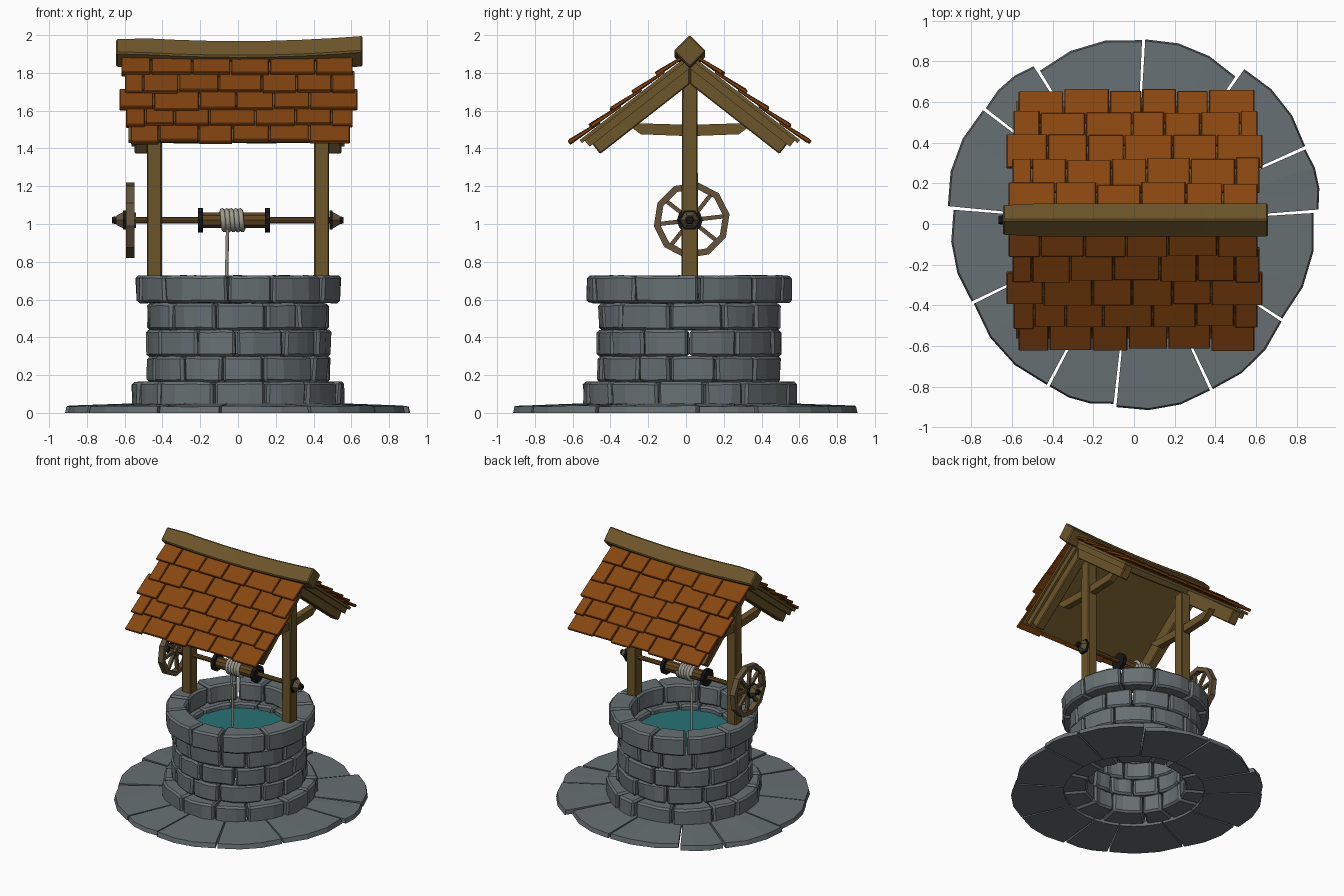
import bpy, bmesh, math, random
from mathutils import Vector, Matrix

if "Cube" in bpy.data.objects:
    bpy.data.objects.remove(bpy.data.objects["Cube"])

random.seed(7)
CY = 0.02                      # well centre in y
AXLE_Z = 1.02


def mat(name, r, g, b):
    m = bpy.data.materials.new(name)
    m.diffuse_color = (r, g, b, 1)
    m.use_nodes = True
    m.node_tree.nodes["Principled BSDF"].inputs["Base Color"].default_value = m.diffuse_color
    return m


STONE = mat("grey_stone", 0.135, 0.16, 0.17)
WOOD = mat("weathered_wood", 0.15, 0.09, 0.023)
SHAFT = mat("shaft_wood", 0.12, 0.06, 0.014)
WHEEL = mat("wheel_wood", 0.125, 0.085, 0.042)
TILE = mat("orange_shingle", 0.24, 0.06, 0.005)
IRON = mat("dark_iron", 0.008, 0.008, 0.009)
ROPE = mat("rope", 0.34, 0.33, 0.27)
WATER = mat("water", 0.022, 0.17, 0.18)


def finish(name, bm, material, bevel=0.0):
    bmesh.ops.recalc_face_normals(bm, faces=bm.faces[:])
    me = bpy.data.meshes.new(name)
    bm.to_mesh(me)
    bm.free()
    me.materials.append(material)
    ob = bpy.data.objects.new(name, me)
    bpy.context.collection.objects.link(ob)
    if bevel:
        b = ob.modifiers.new("bevel", 'BEVEL')
        b.width, b.segments, b.limit_method = bevel, 1, 'ANGLE'
        b.angle_limit = math.radians(40)
    return ob


def loft(bm, sections, closed=False):
    """Skin a list of equal point loops, capped unless closed."""
    rings = [[bm.verts.new(p) for p in s] for s in sections]
    n = len(rings[0])
    for i in range(len(rings) if closed else len(rings) - 1):
        a, b = rings[i], rings[(i + 1) % len(rings)]
        for k in range(n):
            bm.faces.new((a[k], a[(k + 1) % n], b[(k + 1) % n], b[k]))
    if not closed:
        bm.faces.new(rings[0])
        bm.faces.new(rings[-1])


def jit(a):
    return random.uniform(-a, a)


def block(bm, a0, a1, r0, r1, z0, z1, n, j, cy):
    """Rough arc-shaped stone."""
    secs = []
    for k in range(n + 1):
        a = a0 + (a1 - a0) * k / n
        sec = []
        for r, z in ((r0, z0), (r1, z0), (r1, z1), (r0, z1)):
            rr, aa = r + jit(j), a + jit(j * 0.6)
            sec.append((rr * math.cos(aa), cy + rr * math.sin(aa), z + jit(j * 0.3)))
        secs.append(sec)
    loft(bm, secs)


def course(name, count, r0, r1, z0, z1, offset):
    bm = bmesh.new()
    step = 2 * math.pi / count
    cuts = [offset + step * (i + jit(0.2)) for i in range(count)]
    cuts.append(cuts[0] + 2 * math.pi)
    for a0, a1 in zip(cuts, cuts[1:]):
        block(bm, a0 + 0.01, a1 - 0.01, r0, r1 + jit(0.008), z0, z1, 3, 0.009, CY)
    finish(name, bm, STONE, 0.014)


# Paving slabs: start angle and outer radius at each end
slabs = [(4, .91, .92), (24, .925, .935), (55, .88, .91), (87, .905, .885), (122, .92, .925),
         (142.5, .93, .92), (175, .89, .885), (206, .88, .90), (242, .90, .89),
         (264, .905, .90), (295, .90, .87), (327, .865, .885), (364, 0, 0)]
bm = bmesh.new()
for (a0, ra, rb), (a1, _, _) in zip(slabs, slabs[1:]):
    a0, a1 = math.radians(a0 + 0.5), math.radians(a1 - 0.5)
    secs = []
    for k in range(4):
        t = k / 3
        a = a0 + (a1 - a0) * t
        r = ra + (rb - ra) * t + (0.015 if 0 < k < 3 else 0)
        c, s = math.cos(a), math.sin(a)
        secs.append([(q * c, q * s, z) for q, z in
                     ((0.51, 0), (r, 0), (r - 0.008, 0.036 + jit(.004)), (0.51, 0.052))])
    loft(bm, secs)
finish("paving_slabs", bm, STONE)

# Well wall courses
course("base_course", 13, 0.36, 0.56, 0.02, 0.165, 0.1)
course("lower_course", 12, 0.35, 0.485, 0.162, 0.30, 0.35)
course("middle_course", 12, 0.35, 0.485, 0.298, 0.44, 0.05)
course("upper_course", 12, 0.35, 0.485, 0.438, 0.58, 0.3)
course("rim_course", 11, 0.385, 0.54, 0.582, 0.727, 0.0)

# Water surface
bm = bmesh.new()
bmesh.ops.create_circle(bm, cap_ends=True, segments=24, radius=0.38,
                        matrix=Matrix.Translation((0, CY, 0.54)))
finish("water_surface", bm, WATER)


def beam(name, x0, x1, pts, material=WOOD, bevel=0.006):
    """Extrude a (y, z) outline along x."""
    bm = bmesh.new()
    loft(bm, [[(x, y, z) for y, z in pts] for x in (x0, x1)])
    return finish(name, bm, material, bevel)


# Roof coordinates: s runs down the slope, n out of it
ANG = math.radians(38)
APEX = 1.90


def slope(side, s, n):
    return (CY + side * (s * math.cos(ANG) + n * math.sin(ANG)),
            APEX - s * math.sin(ANG) + n * math.cos(ANG))


for tag, sx in (("left", -1), ("right", 1)):
    px = 0.443 * sx
    beam(tag + "_post", px - 0.04, px + 0.04,
         [(CY - .045, .6), (CY + .045, .6), (CY + .04, 1.8), (CY - .04, 1.8)])
    beam(tag + "_tie_beam", px - 0.025, px + 0.025,
         [(CY - .34, 1.535), (CY - .26, 1.475), (CY, 1.465), (CY + .26, 1.475),
          (CY + .34, 1.535), (CY, 1.525)], bevel=0)
    for face, sd in (("front", -1), ("back", 1)):
        rx = 0.512 * sx
        top = 0.02 * math.tan(ANG)
        low = 0.125 * math.tan(ANG)
        beam(f"{tag}_{face}_rafter", rx - 0.035, rx + 0.035,
             [slope(sd, top, -.02), slope(sd, .70, -.02), slope(sd, .70, -.125),
              slope(sd, low, -.125)])
        # Thin barge board beside the rafter
        bx = 0.555 * sx
        beam(f"{tag}_{face}_barge_board", bx - 0.01, bx + 0.01,
             [slope(sd, 0.01, -.012), slope(sd, .72, -.012), slope(sd, .72, -.06),
              slope(sd, .047, -.06)], bevel=0)

# Roof deck and shingles
rows = [(.787, -.57, .595), (.647, -.595, .61), (.508, -.63, .635), (.355, -.60, .62),
        (.203, -.62, .61)]
for face, sd in (("front", -1), ("back", 1)):
    beam(face + "_roof_deck", -0.58, 0.58, [slope(sd, 0, 0), slope(sd, .74, 0),
         slope(sd, .74, -.02), slope(sd, .016, -.02)], bevel=0)
    bm = bmesh.new()
    for i, (sb, xa, xb) in enumerate(rows):
        w = [random.uniform(0.75, 1.25) for _ in range(6 + i % 2)]
        if i % 2:
            w[0] *= 0.55
            w[-1] *= 0.6
        x = xa
        for v in w:
            dx = v / sum(w) * (xb - xa)
            e, h = sb + jit(0.01), jit(0.004)
            s0 = max(sb - 0.19, 0.03)
            outline = [(s0, 0.001), (e, 0.014 + h), (e, 0.036 + h), (s0, 0.016)]
            loft(bm, [[(q, *slope(sd, s, n)) for s, n in outline]
                      for q in (x + 0.003, x + dx - 0.003)])
            x += dx
    finish(face + "_shingles", bm, TILE, 0.004)

# Sagging ridge beam, square set on edge
bm = bmesh.new()
secs = []
for k in range(9):
    x = -0.645 + 1.305 * k / 8
    zc = 1.888 + 0.026 * (x / 0.65) ** 2 - (0.008 if k == 0 else 0)
    h = 0.078 if k == 0 else 0.086
    secs.append([(x, CY - h, zc), (x, CY, zc - h), (x, CY + h, zc), (x, CY, zc + h)])
loft(bm, secs)
finish("ridge_beam", bm, WOOD, 0.008)


def rod(name, x0, x1, r0, r1, material, sides=10):
    """Cylinder or cone along x at axle height."""
    bm = bmesh.new()
    loft(bm, [[(x, CY + r * math.cos(2 * math.pi * k / sides),
                AXLE_Z + r * math.sin(2 * math.pi * k / sides)) for k in range(sides)]
              for x, r in ((x0, r0), (x1, r1))])
    return finish(name, bm, material)


# Windlass
rod("axle", -0.60, 0.52, 0.018, 0.018, SHAFT, 8)
rod("drum", -0.19, 0.16, 0.043, 0.043, SHAFT)
rod("drum_left_flange", -0.212, -0.185, 0.068, 0.068, IRON)
rod("drum_right_flange", 0.142, 0.17, 0.068, 0.068, IRON)
for tag, sx, x in (("left", -1, 0.592), ("right", 1, 0.485)):
    rod(tag + "_hub_plate", sx * x, sx * (x + .016), .058, .058, IRON, 6)
    rod(tag + "_hub_cone", sx * (x + .016), sx * (x + .052), .05, .028, WHEEL, 6)
    rod(tag + "_hub_nut", sx * (x + .045), sx * (x + .074), .025, .02, IRON, 6)

# Crank wheel with spokes
bm = bmesh.new()
secs = []
for k in range(10):
    a = 2 * math.pi * (k + 0.25) / 10
    secs.append([(x, CY + 0.01 + r * math.cos(a), AXLE_Z + r * math.sin(a))
                 for x, r in ((-.592, .168), (-.592, .203), (-.548, .203), (-.548, .168))])
loft(bm, secs, closed=True)
for k in range(8):
    a = math.pi * (k + 0.15) / 4
    d, t = Vector((0, math.cos(a), math.sin(a))), Vector((0, -math.sin(a), math.cos(a)))
    c = Vector((-0.57, CY + 0.005, AXLE_Z))
    loft(bm, [[c + d * r + t * u + Vector((v, 0, 0)) for u, v in
               ((-.011, -.012), (.011, -.012), (.011, .012), (-.011, .012))]
              for r in (0.01, 0.178)])
finish("crank_wheel", bm, WHEEL)
rod("wheel_hub", -0.597, -0.54, 0.04, 0.04, WHEEL, 8)


def rope(name, pts, depth):
    cu = bpy.data.curves.new(name, 'CURVE')
    cu.dimensions, cu.bevel_depth, cu.bevel_resolution = '3D', depth, 1
    cu.use_fill_caps = True
    sp = cu.splines.new('POLY')
    sp.points.add(len(pts) - 1)
    for p, q in zip(sp.points, pts):
        p.co = (*q, 1)
    cu.materials.append(ROPE)
    bpy.context.collection.objects.link(bpy.data.objects.new(name, cu))


# Wound rope and hanging end
rope("rope_coil", [(-0.09 + 0.12 * k / 60, CY + .051 * math.cos(k * math.pi / 6),
                    AXLE_Z + .051 * math.sin(k * math.pi / 6)) for k in range(61)], 0.014)
rope("hanging_rope", [(-0.055, CY - .03, 0.98), (-0.058, CY - .01, 0.85),
                      (-0.063, CY, 0.53)], 0.009)
